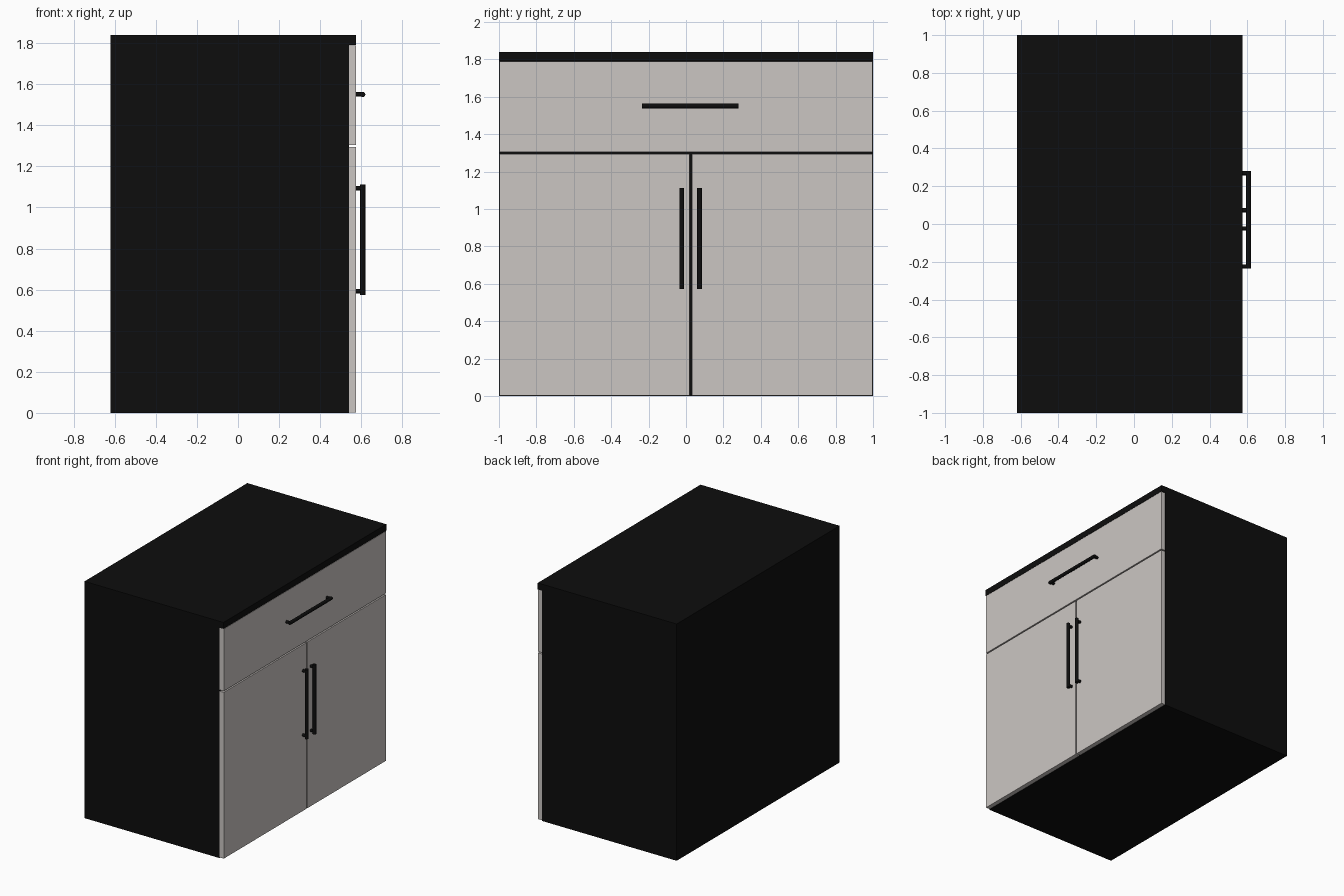
import bpy
from mathutils import Vector

if "Cube" in bpy.data.objects:
    bpy.data.objects.remove(bpy.data.objects["Cube"], do_unlink=True)


def material(name, rgb):
    mat = bpy.data.materials.new(name)
    mat.use_nodes = True
    mat.diffuse_color = (*rgb, 1)
    mat.node_tree.nodes["Principled BSDF"].inputs["Base Color"].default_value = (*rgb, 1)
    return mat


black = material("matte black", (0.004, 0.004, 0.004))
grey = material("warm grey", (0.6, 0.565, 0.545))


def box(name, low, high, mat):
    low, high = Vector(low), Vector(high)
    bpy.ops.mesh.primitive_cube_add(size=1, location=(low + high) / 2)
    obj = bpy.context.object
    obj.name = name
    obj.scale = high - low
    bpy.ops.object.transform_apply(location=False, rotation=False, scale=True)
    obj.data.materials.append(mat)
    return obj


def rod(name, start, end, radius):
    start, end = Vector(start), Vector(end)
    span = end - start
    bpy.ops.mesh.primitive_cylinder_add(
        vertices=16, radius=radius, depth=span.length, location=(start + end) / 2,
        rotation=span.to_track_quat("Z", "Y").to_euler())
    obj = bpy.context.object
    obj.name = name
    obj.data.materials.append(black)
    bpy.ops.object.shade_smooth_by_angle()


BACK, BODY, FACE = -0.62, 0.54, 0.575
GAP_Z, SPLIT_Y, SIDE = 1.3, 0.025, 0.996
BAR_X, RADIUS = 0.607, 0.013

# Carcass and worktop
box("cabinet_body", (BACK, -1, 0), (BODY, 1, 1.79), black)
box("worktop", (BACK, -1, 1.79), (FACE, 1, 1.84), black)

# Drawer front and doors, with narrow gaps between them
box("drawer_front", (BODY, -SIDE, GAP_Z + 0.005), (FACE, SIDE, 1.788), grey)
box("right_door", (BODY, -SIDE, 0.003), (FACE, SPLIT_Y - 0.006, GAP_Z - 0.005), grey)
box("left_door", (BODY, SPLIT_Y + 0.006, 0.003), (FACE, SIDE, GAP_Z - 0.005), grey)


# Bar handles: a round bar on two posts
def handle(name, centre, axis, half, post_half):
    centre, axis = Vector(centre), Vector(axis)
    rod(name + "_bar", centre - axis * half, centre + axis * half, RADIUS)
    for side, label in ((-1, "first"), (1, "second")):
        tip = centre + axis * post_half * side
        foot = tip.copy()
        foot.x = FACE - 0.005
        rod(f"{name}_{label}_post", foot, tip, 0.011)


handle("drawer_handle", (BAR_X, 0.022, 1.55), (0, 1, 0), 0.258, 0.247)
for label, side in (("right", -1), ("left", 1)):
    handle(label + "_door_handle", (BAR_X, SPLIT_Y + side * 0.048, 0.843),
           (0, 0, 1), 0.27, 0.25)
